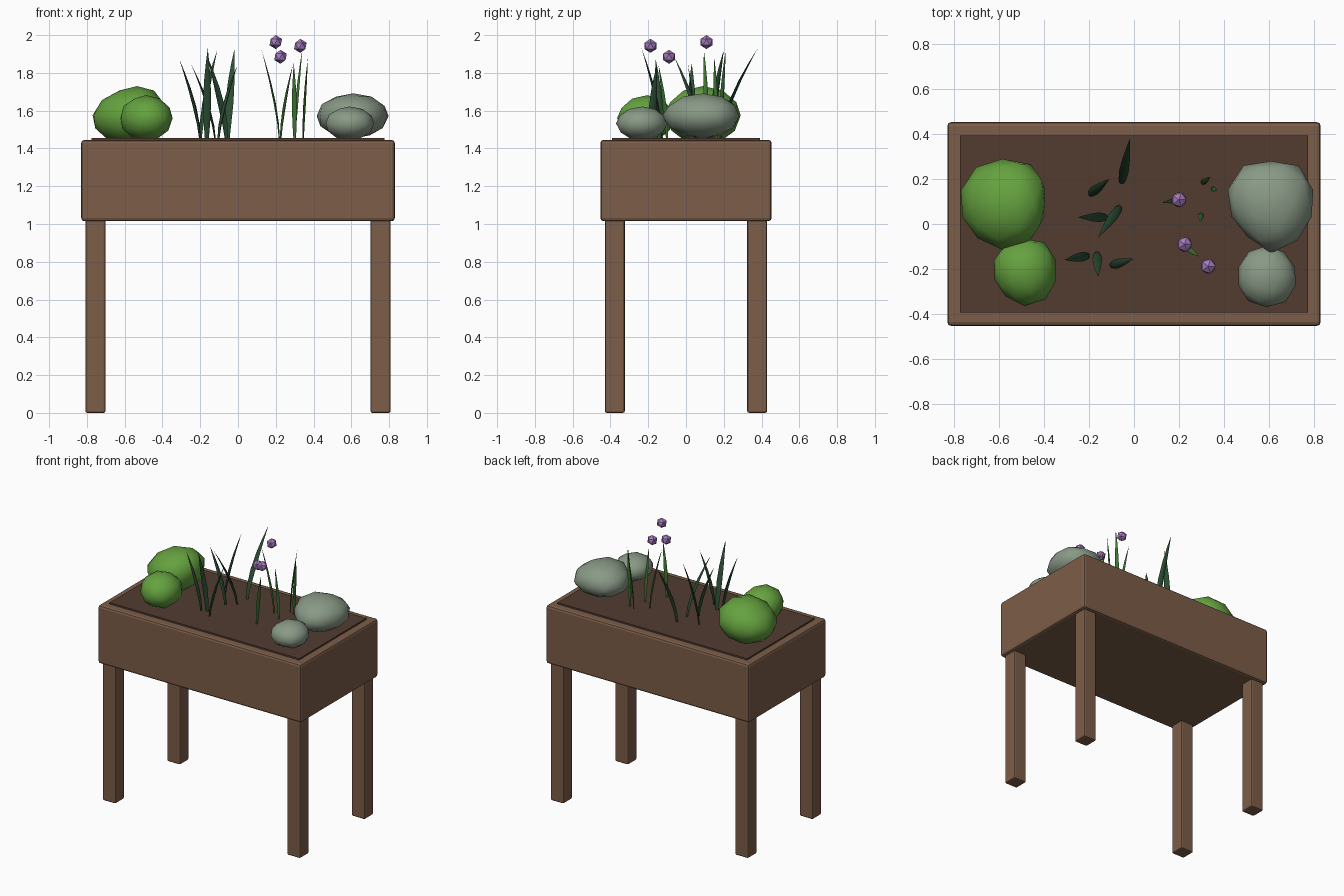
import bpy, bmesh, math
from mathutils import Vector

if "Cube" in bpy.data.objects:
    bpy.data.objects.remove(bpy.data.objects["Cube"])


def material(name, rgb):
    m = bpy.data.materials.new(name)
    m.diffuse_color = (*rgb, 1)
    m.use_nodes = True
    m.node_tree.nodes["Principled BSDF"].inputs["Base Color"].default_value = m.diffuse_color
    return m


WOOD = material("wood", (0.20, 0.11, 0.065))
SOIL = material("soil", (0.085, 0.045, 0.03))
LEAF = material("leaf", (0.13, 0.36, 0.05))
STONE = material("stone", (0.25, 0.32, 0.24))
DARK = material("dark_grass", (0.025, 0.075, 0.035))
LIGHT = material("light_grass", (0.045, 0.17, 0.03))
PETAL = material("petal", (0.38, 0.20, 0.52))


def finish(bm, name, mat, smooth=None):
    bmesh.ops.recalc_face_normals(bm, faces=bm.faces)
    me = bpy.data.meshes.new(name)
    bm.to_mesh(me)
    bm.free()
    ob = bpy.data.objects.new(name, me)
    bpy.context.collection.objects.link(ob)
    me.materials.append(mat)
    if smooth:
        bpy.ops.object.select_all(action='DESELECT')
        ob.select_set(True)
        bpy.context.view_layer.objects.active = ob
        bpy.ops.object.shade_smooth_by_angle(angle=math.radians(smooth))
    return ob


def box(name, lo, hi, mat, bevel=0.0):
    bm = bmesh.new()
    bmesh.ops.create_cube(bm, size=1)
    for v in bm.verts:
        v.co = [(a + b) / 2 + c * (b - a) for a, b, c in zip(lo, hi, v.co)]
    if bevel:
        bmesh.ops.bevel(bm, geom=bm.edges[:], offset=bevel, segments=2,
                        profile=0.5, affect='EDGES')
    return finish(bm, name, mat)


def blob(name, centre, radii, rz, mat, lean=0.0):
    """Low-poly lump whose plan outline follows eight radii, every 45 degrees."""
    bm = bmesh.new()
    bmesh.ops.create_icosphere(bm, subdivisions=2, radius=1)
    for v in bm.verts:
        a = (math.atan2(v.co.y, v.co.x) / (math.pi / 4)) % 8
        i = int(a) % 8
        r = radii[i] + (radii[(i + 1) % 8] - radii[i]) * (a - int(a))
        x, y, z = v.co
        v.co = Vector(centre) + Vector((x * r + lean * max(z, 0), y * r, z * rz))
    return finish(bm, name, mat, 40)


def blade(name, base, tip, width, mat):
    """Leaf pointed at both ends, bending outward, broad side across the lean."""
    b, t = Vector((*base, 1.44)), Vector(tip)
    lean = Vector((t.x - b.x, t.y - b.y, 0))
    out = lean.normalized()
    side = Vector((-out.y, out.x, 0))
    bm = bmesh.new()
    rings = []
    for s, w in ((0, 0.45), (0.2, 0.8), (0.42, 1), (0.65, 0.8), (0.85, 0.4)):
        c = b + lean * s ** 1.5 + Vector((0, 0, (t.z - b.z) * s))
        ring = []
        for k in range(6):
            a = math.tau * k / 6
            ring.append(bm.verts.new(c + side * math.cos(a) * w * width / 2
                                     + out * math.sin(a) * w * width * 0.2))
        rings.append(ring)
    for p, q in zip(rings, rings[1:]):
        for k in range(6):
            bm.faces.new((p[k], p[(k + 1) % 6], q[(k + 1) % 6], q[k]))
    bm.faces.new(rings[0])
    end = bm.verts.new(t)
    for k in range(6):
        bm.faces.new((rings[-1][k], rings[-1][(k + 1) % 6], end))
    return finish(bm, name, mat, 40)


# Planter box, soil and legs
box("planter_box", (-0.83, -0.453, 1.015), (0.83, 0.453, 1.445), WOOD, 0.016)
box("soil", (-0.775, -0.393, 1.40), (0.775, 0.393, 1.456), SOIL)
for sx, nx in ((-1, "left"), (1, "right")):
    for sy, ny in ((-1, "front"), (1, "back")):
        x, y = sx * 0.755, sy * 0.377
        box(f"{ny}_{nx}_leg", (x - 0.053, y - 0.053, 0),
            (x + 0.053, y + 0.053, 1.03), WOOD, 0.01)

# Bushes and rocks
blob("large_bush", (-0.585, 0.09, 1.575),
     (0.185, 0.22, 0.2, 0.2, 0.19, 0.185, 0.205, 0.205), 0.155, LEAF, 0.05)
blob("small_bush", (-0.487, -0.205, 1.56),
     (0.14, 0.155, 0.14, 0.145, 0.14, 0.14, 0.16, 0.16), 0.122, LEAF)
blob("large_rock", (0.61, 0.09, 1.572),
     (0.185, 0.215, 0.19, 0.215, 0.195, 0.17, 0.22, 0.195), 0.12, STONE)
blob("small_rock", (0.59, -0.232, 1.532),
     (0.132, 0.132, 0.135, 0.135, 0.128, 0.138, 0.138, 0.143), 0.09, STONE)

# Dark grass tuft: base, tip
for i, (b, t) in enumerate((
        ((-0.055, 0.18), (-0.018, 0.38, 1.93)),
        ((-0.20, 0.13), (-0.11, 0.20, 1.92)),
        ((-0.12, 0.03), (-0.25, 0.03, 1.85)),
        ((-0.06, 0.08), (-0.16, -0.06, 1.88)),
        ((-0.20, -0.14), (-0.31, -0.16, 1.87)),
        ((-0.165, -0.125), (-0.16, -0.235, 1.93)),
        ((-0.105, -0.185), (-0.003, -0.155, 1.84)))):
    blade(f"dark_grass_blade_{i + 1}", b, t, 0.043, DARK)

# Light grass tuft: base, tip
for i, (b, t) in enumerate((
        ((0.22, 0.11), (0.125, 0.095, 1.92)),
        ((0.30, 0.18), (0.34, 0.21, 1.92)),
        ((0.345, 0.16), (0.37, 0.15, 1.88)),
        ((0.30, 0.05), (0.295, 0.01, 1.85)),
        ((0.225, -0.10), (0.29, -0.145, 1.84)))):
    blade(f"light_grass_blade_{i + 1}", b, t, 0.027, LIGHT)

# Flower heads
for i, c in enumerate(((0.20, 0.108, 1.963), (0.225, -0.09, 1.885),
                       (0.33, -0.188, 1.943))):
    bm = bmesh.new()
    bmesh.ops.create_icosphere(bm, subdivisions=1, radius=0.037)
    for v in bm.verts:
        v.co += Vector(c)
    finish(bm, f"flower_head_{i + 1}", PETAL)
